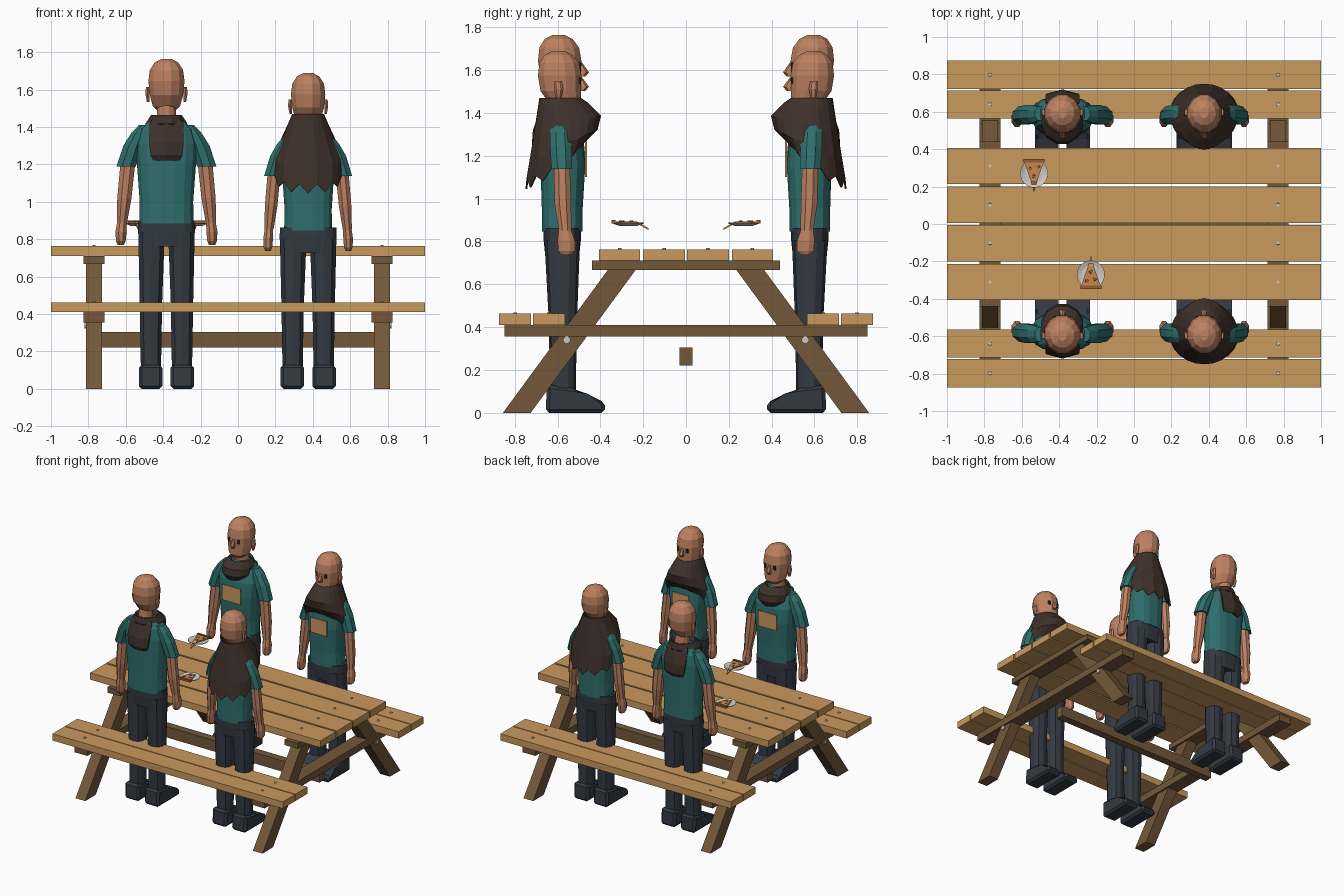
import bpy, bmesh
from math import sin, cos, pi, copysign
from mathutils import Vector

old = bpy.data.objects.get("Cube")
if old:
    bpy.data.objects.remove(old)


def material(name, r, g, b):
    m = bpy.data.materials.new(name)
    m.use_nodes = True
    m.diffuse_color = (r, g, b, 1)
    m.node_tree.nodes["Principled BSDF"].inputs["Base Color"].default_value = (r, g, b, 1)
    return m


LIGHT = material("light wood", .59, .32, .11)
DARK = material("dark wood", .17, .098, .042)
SKIN = material("skin", .51, .22, .12)
TEAL = material("teal cloth", .028, .16, .155)
BROWN = material("brown cloth", .048, .030, .023)
SLATE = material("slate cloth", .034, .042, .055)
GREY = material("pale grey", .6, .59, .55)
BLACK = material("eye dark", .02, .015, .013)
CHEESE = material("cheese", .56, .25, .07)
CRUST = material("crust", .3, .11, .035)


def finish(name, bm, mat, at=None):
    """Turn a bmesh into an object; at = (x, y, turn)."""
    bmesh.ops.recalc_face_normals(bm, faces=bm.faces)
    me = bpy.data.meshes.new(name)
    bm.to_mesh(me)
    bm.free()
    me.materials.append(mat)
    ob = bpy.data.objects.new(name, me)
    bpy.context.collection.objects.link(ob)
    if at:
        ob.location = (at[0], at[1], 0)
        ob.rotation_euler.z = at[2]
    return ob


def bridge(bm, rows, closed=True):
    n = len(rows[0])
    for a, b in zip(rows, rows[1:]):
        for i in range(n if closed else n - 1):
            j = (i + 1) % n
            bm.faces.new((a[i], a[j], b[j], b[i]))


def loft(name, rings, mat, at=None, n=12, power=2.0, capped=True):
    """Stack of rounded rings, each (z, x, y, rx, ry)."""
    bm = bmesh.new()
    rows = []
    for z, x, y, rx, ry in rings:
        row = []
        for i in range(n):
            c, s = cos(2 * pi * (i + .5) / n), sin(2 * pi * (i + .5) / n)
            row.append(bm.verts.new((x + rx * copysign(abs(c) ** (2 / power), c),
                                     y + ry * copysign(abs(s) ** (2 / power), s), z)))
        rows.append(row)
    bridge(bm, rows)
    if capped:
        bm.faces.new(rows[0])
        bm.faces.new(rows[-1])
    return finish(name, bm, mat, at)


def prism(name, profile, x0, x1, mat, at=None, bevel=0):
    """Extrude a (y, z) outline from x0 to x1."""
    bm = bmesh.new()
    rows = [[bm.verts.new((x, y, z)) for y, z in profile] for x in (x0, x1)]
    bridge(bm, rows)
    for row in rows:
        bm.faces.new(row)
    if bevel:
        bmesh.ops.bevel(bm, geom=bm.edges[:], offset=bevel, segments=1, affect='EDGES')
    return finish(name, bm, mat, at)


def box(name, x0, x1, y0, y1, z0, z1, mat, at=None):
    return prism(name, [(y0, z0), (y1, z0), (y1, z1), (y0, z1)], x0, x1, mat, at)


# ---- picnic table
for s in (-1, 1):
    for y, w, z, part in ((.1025, .195, .71, "table_plank"), (.31, .192, .71, "table_plank"),
                          (.64, .15, .41, "bench_plank"), (.798, .15, .41, "bench_plank")):
        box(part, -1, 1, s * y - w / 2, s * y + w / 2, z, z + .053, LIGHT)
        for x in (-.77, .77):
            top = z + .053
            loft("screw", [(top - .01, x, s * y, .011, .011), (top + .006, x, s * y, .009, .009)], GREY, n=8)
    x = s * .77
    box("table_crossbeam", x - .057, x + .057, -.44, .44, .667, .71, DARK)
    box("bench_crossbeam", x - .055, x + .055, -.848, .848, .355, .41, DARK)
    for t in (-1, 1):
        prism("table_leg", [(t * .855, 0), (t * .725, 0), (t * .235, .667), (t * .365, .667)],
              x - .042, x + .042, DARK)
        hexagon = [(t * .557 + .018 * cos(k * pi / 4), .34 + .018 * sin(k * pi / 4)) for k in range(8)]
        prism("leg_bolt", hexagon, s * .80, s * .822, GREY)
box("stretcher", -.73, .73, -.031, .031, .22, .305, DARK)


def cape(at):
    """Cowl at the front, long ragged back."""
    bm = bmesh.new()
    n, rows = 24, []
    for t in (0, .12, .4, .7, 1):
        row = []
        for i in range(n):
            a = 2 * pi * i / n
            front = (1 + sin(a)) / 2
            low = 1.07 + .19 * front ** 1.3 + (.025 if i % 2 else -.025) * (1 - front)
            z = 1.47 + (low - 1.47) * t
            side = .085 + .1 * min(1, t * 1.4)
            if sin(a) > 0:
                depth = .1 + .09 * sin(pi * min(1, t * 1.05)) + .015 * t
            else:
                depth = .095 + .065 * t
            row.append(bm.verts.new((side * cos(a), depth * sin(a), z)))
        rows.append(row)
    bridge(bm, rows)
    ob = finish("shoulder_cape", bm, BROWN, at)
    ob.modifiers.new("thickness", 'SOLIDIFY').thickness = .008


def hood(at):
    """Small cowl with a panel hanging down the back."""
    loft("cowl", [(1.33, 0, .06, .07, .085), (1.37, 0, .05, .115, .115), (1.42, 0, .03, .115, .125),
                  (1.465, 0, .01, .085, .09), (1.44, 0, .01, .06, .06)], BROWN, at)
    bm = bmesh.new()
    rows = []
    for z, w, y in ((1.46, .06, -.06), (1.42, .092, -.09), (1.32, .092, -.125), (1.25, .086, -.13), (1.22, .07, -.115)):
        rows.append([bm.verts.new((w * k / 2, y + .012 * abs(k), z)) for k in range(-2, 3)])
    bridge(bm, rows, closed=False)
    ob = finish("hood_panel", bm, BROWN, at)
    ob.modifiers.new("thickness", 'SOLIDIFY').thickness = .02


def person(at, h, w, caped):
    """Standing figure facing +y; h scales height, w the upper-body width."""
    def part(name, rings, mat, sx=1.0, **kw):
        return loft(name, [(z * h, x * sx, y, rx * sx, ry) for z, x, y, rx, ry in rings], mat, at, **kw)

    # head and neck
    hw = .95 if caped else 1
    part("head", [(1.485, 0, .035, .045, .05), (1.51, 0, .025, .075, .078), (1.57, 0, .005, .092, .098),
                  (1.645, 0, 0, .1, .105), (1.705, 0, -.002, .092, .096), (1.745, 0, -.005, .065, .068),
                  (1.765, 0, -.005, .025, .028)], SKIN, hw)
    part("neck", [(1.40, 0, -.01, .055, .055), (1.53, 0, 0, .05, .055)], SKIN, hw)
    part("nose", [(1.57, 0, .10, .016, .02), (1.59, 0, .11, .018, .027), (1.635, 0, .095, .008, .01)], SKIN, n=6)
    # shirt and chest patch
    part("shirt", [(.885, 0, .012, .148, .095), (1.0, 0, .012, .145, .097), (1.2, 0, .015, .16, .106),
                   (1.31, 0, .01, .168, .1), (1.39, 0, 0, .145, .085), (1.45, 0, -.005, .07, .055)],
         TEAL, w, n=16, power=2.6)
    box("chest_patch", -.08 * w, .08 * w, .119, .127, 1.15 * h, 1.27 * h, LIGHT, at)
    # trousers
    part("hips", [(.76, 0, .012, .14, .08), (.84, 0, .012, .155, .088), (.9, 0, .012, .153, .09)],
         SLATE, n=16, power=2.6)
    for s in (-1, 1):
        part("ear", [(1.535, s * .098, -.005, .008, .012), (1.58, s * .102, -.005, .013, .022),
                     (1.615, s * .1, -.008, .011, .018)], SKIN, hw, n=6)
        box("eye", s * .036 - .011, s * .036 + .011, .09, .0985, 1.605 * h, 1.635 * h, BLACK, at)
        part("sleeve", [(1.41, s * .12, 0, .03, .04), (1.37, s * .145, .002, .045, .052),
                        (1.3, s * .18, .005, .055, .055), (1.19, s * .215, .01, .056, .052)], TEAL, w, n=8)
        part("arm", [(1.22, s * .205, .01, .043, .04), (1.02, s * .225, .015, .041, .042),
                     (.89, s * .238, .025, .03, .032)], SKIN, w, n=8)
        part("hand", [(.89, s * .238, .025, .028, .032), (.84, s * .243, .03, .032, .044),
                      (.79, s * .244, .032, .028, .042), (.77, s * .244, .032, .018, .026)], SKIN, w, n=8)
        part("trouser_leg", [(.1, s * .083, .015, .056, .06), (.45, s * .083, .015, .062, .066),
                             (.84, s * .08, .012, .074, .083)], SLATE, n=10, power=2.5)
        prism("shoe", [(-.065, 0), (.212, 0), (.212, .05), (.12, .075), (.07, .115), (-.06, .13)],
              s * .085 - .063, s * .085 + .063, SLATE, at, bevel=.016)
    (cape if caped else hood)(at)


def slice_on_plate(at):
    """Plate with a drooping wedge of pizza."""
    x, y = .152, .32
    loft("plate", [(.872, x, y, .04, .04), (.884, x, y, .074, .074), (.888, x, y, .075, .075),
                   (.88, x, y, .05, .05)], GREY, at, n=20)
    bm = bmesh.new()
    rows = []
    for dy, half, z in ((-.062, .052, .894), (.04, .017, .894), (.095, .002, .862)):
        rows.append([bm.verts.new((x + sx * half, y + dy, z + dz))
                     for sx, dz in ((-1, 0), (1, 0), (1, -.009), (-1, -.009))])
    bridge(bm, rows)
    bm.faces.new(rows[0])
    bm.faces.new(rows[-1])
    finish("pizza_slice", bm, CHEESE, at)
    box("pizza_crust", x - .056, x + .056, y - .077, y - .06, .884, .9, CRUST, at)
    for dx, dy in ((-.022, -.035), (.02, -.025), (0, .015)):
        loft("topping", [(.893, x + dx, y + dy, .01, .01), (.897, x + dx, y + dy, .009, .009)], CRUST, at, n=8)


# ---- two pairs facing each other across the table
for y, turn in ((-.59, 0), (.59, pi)):
    person((-.3825, y, turn), 1, 1, False)
    slice_on_plate((-.3825, y, turn))
    person((.375, y, turn), .9575, .88, True)
